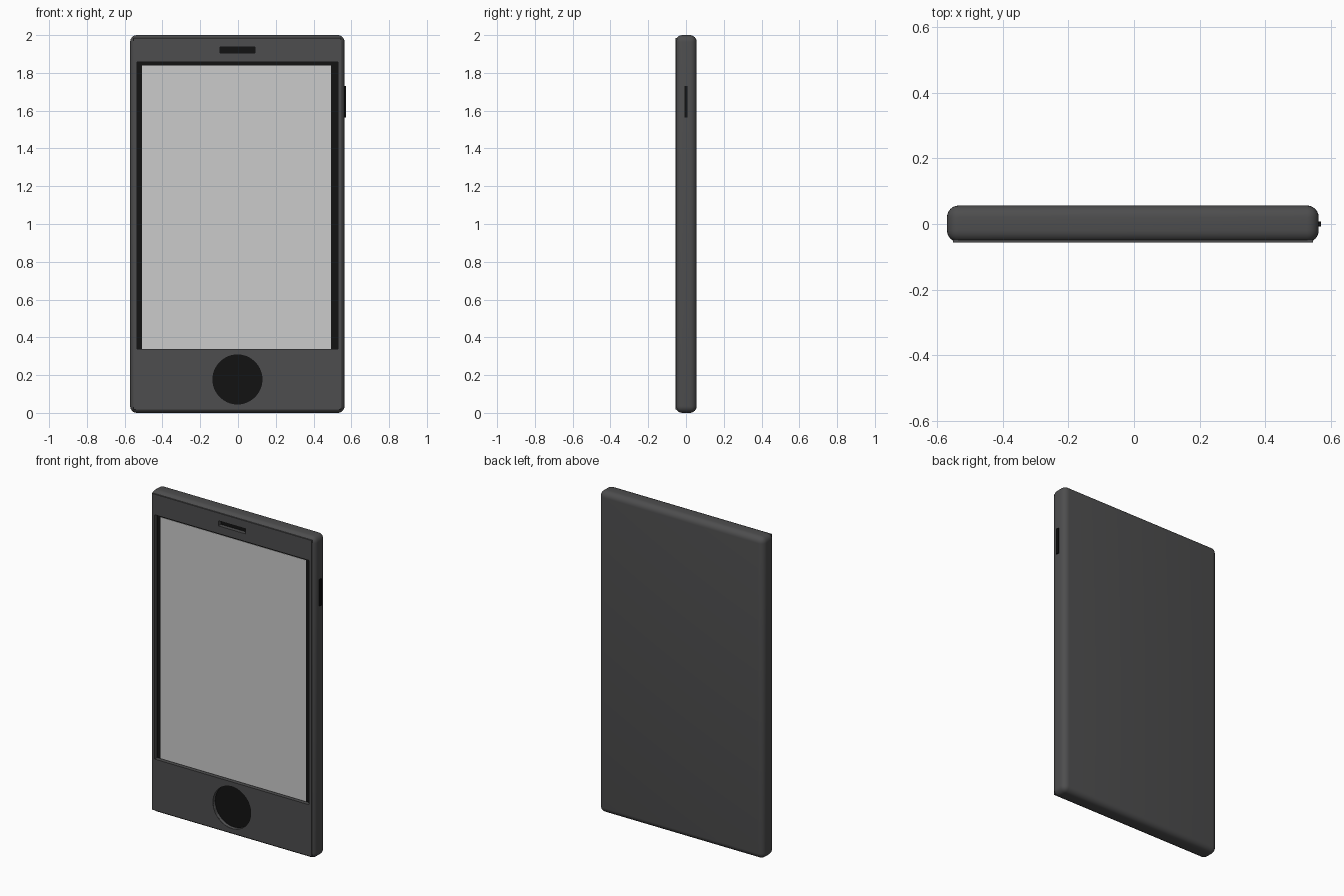
import bpy, math

if "Cube" in bpy.data.objects:
    bpy.data.objects.remove(bpy.data.objects["Cube"])


def material(name, v):
    m = bpy.data.materials.new(name)
    m.diffuse_color = (v, v, v * 1.02, 1)
    m.use_nodes = True
    m.node_tree.nodes["Principled BSDF"].inputs["Base Color"].default_value = m.diffuse_color
    return m


dark = material("dark_grey", 0.075)
black = material("black", 0.006)


def box(name, x, y, z, mat=None, bevel=0):
    bpy.ops.mesh.primitive_cube_add(
        size=1, location=[(a + b) / 2 for a, b in (x, y, z)])
    o = bpy.context.object
    o.name = name
    o.scale = [b - a for a, b in (x, y, z)]
    bpy.ops.object.transform_apply(location=False, rotation=False, scale=True)
    if mat:
        o.data.materials.append(mat)
    if bevel:
        m = o.modifiers.new("round", 'BEVEL')
        m.width, m.segments = bevel, 6
        bpy.ops.object.modifier_apply(modifier=m.name)
        bpy.ops.object.shade_smooth_by_angle(angle=math.radians(35))
    return o


def disc(name, r, y, x, z, mat=None):
    bpy.ops.mesh.primitive_cylinder_add(
        vertices=64, radius=r, depth=y[1] - y[0],
        location=(x, (y[0] + y[1]) / 2, z), rotation=(math.pi / 2, 0, 0))
    o = bpy.context.object
    o.name = name
    if mat:
        o.data.materials.append(mat)
    bpy.ops.object.shade_smooth_by_angle(angle=math.radians(35))
    return o


FRONT, FLOOR = -0.0565, -0.03
frame = ((-0.534, 0.529), (0.337, 1.857))
slot = ((-0.095, 0.09), (1.905, 1.937))

# rounded case and the thin front plate
case = box("case", (-0.571, 0.564), (-0.0555, 0.0565), (0, 2), dark, 0.036)
plate = box("front_plate", (-0.553, 0.546), (FRONT, -0.048), (0.018, 1.985), dark)

# recesses for screen, earpiece and home button
cut = (-0.1, FLOOR)
cutters = [box("cut_screen", frame[0], cut, frame[1]),
           box("cut_earpiece", slot[0], cut, slot[1]),
           disc("cut_button", 0.13, cut, -0.003, 0.177)]
for part in (case, plate):
    bpy.context.view_layer.objects.active = part
    for c in cutters:
        m = part.modifiers.new("recess", 'BOOLEAN')
        m.operation, m.solver, m.object = 'DIFFERENCE', 'EXACT', c
        bpy.ops.object.modifier_apply(modifier=m.name)
for c in cutters:
    bpy.data.objects.remove(c)

# black recess floors and the screen
floor = (FLOOR - 0.004, FLOOR - 0.002)
floor = (FLOOR - 0.002, FLOOR + 0.004)
box("screen_border", frame[0], floor, frame[1], black)
box("earpiece", slot[0], floor, slot[1], black)
disc("home_button", 0.13, (FLOOR - 0.004, FLOOR + 0.004), -0.003, 0.177, black)
box("screen", (-0.508, 0.492), (FLOOR - 0.004, FLOOR), (0.339, 1.84))

# side button
box("side_button", (0.55, 0.571), (-0.008, 0.008), (1.565, 1.73), black)
